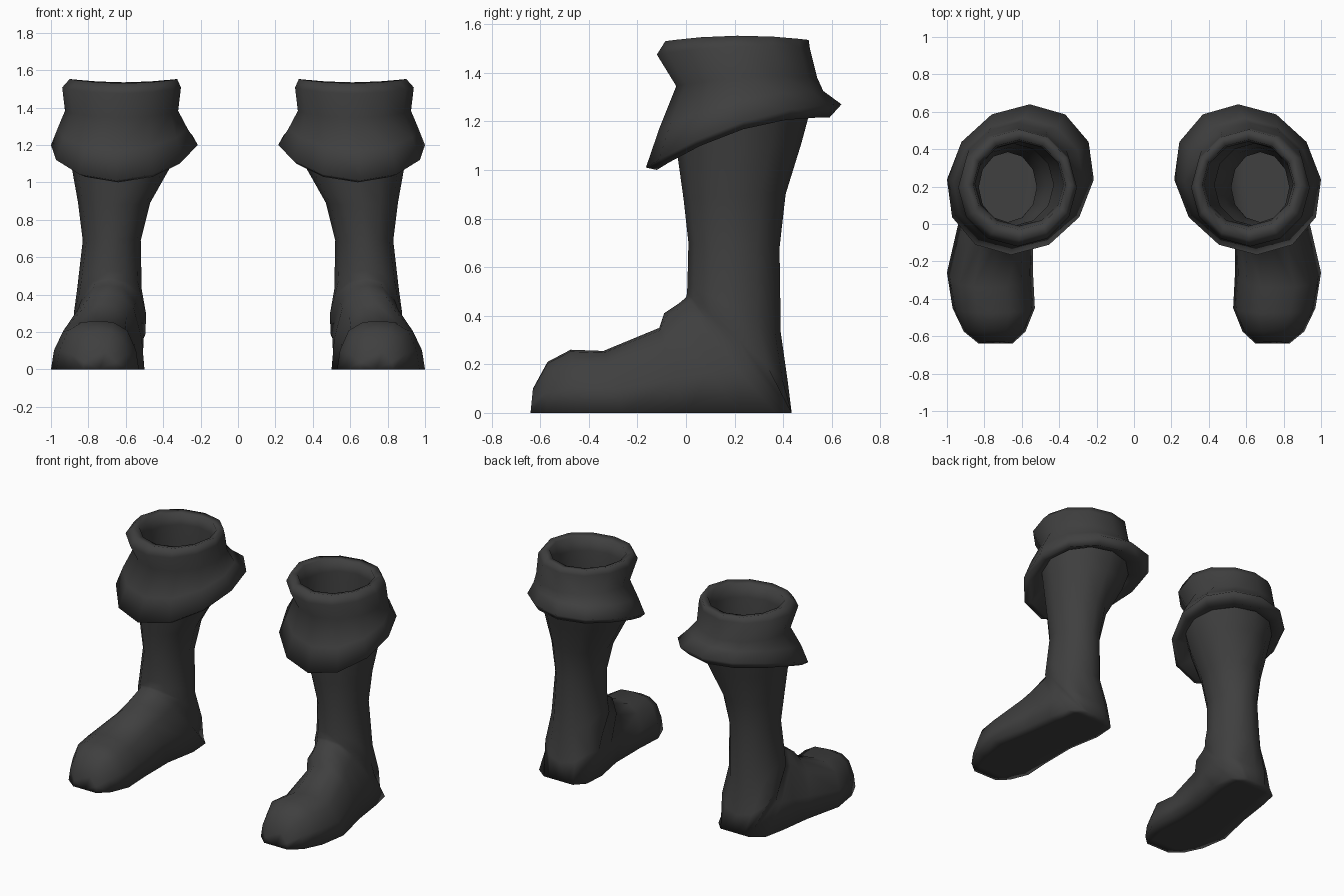
import bpy, bmesh, math

N = 12
leather = bpy.data.materials.new("dark_grey_leather")
leather.diffuse_color = (0.05, 0.05, 0.05, 1)

# half outline of a flat-soled foot section: (sideways, sole-to-instep)
SOLE = [(0, 0), (0.6, 0), (1, 0), (0.93, 0.4), (0.72, 0.8), (0.38, 0.97), (0, 1)]


def section(back, front, x0, x1, flat=0.0, heel=1.0, bow=0.0, skew=0.0):
    """Ring from back/sole point to front/instep point (y, z), x0..x1 wide."""
    ring = []
    for k in range(N):
        a = 2 * math.pi * k / N
        ew, eu = math.sin(a), (1 - math.cos(a)) / 2
        m = min(k, N - k)
        dw, du = SOLE[m]
        if m < 3:
            dw *= heel
        if k > N / 2:
            dw = -dw
        w = ew + (dw - ew) * flat
        u = eu + (du - eu) * flat
        x = (x0 + x1) / 2 + w * (x1 - x0) / 2 + skew * (u - 0.5) * 2
        y = back[0] + (front[0] - back[0]) * u
        z = back[1] + (front[1] - back[1]) * u + bow * 4 * u * (1 - u)
        ring.append((x, y, z))
    return ring


def loft(name, rings, cap_start=False):
    bm = bmesh.new()
    loops = [[bm.verts.new(p) for p in r] for r in rings]
    for a, b in zip(loops, loops[1:]):
        for k in range(N):
            j = (k + 1) % N
            bm.faces.new((a[k], a[j], b[j], b[k]))
    if cap_start:
        bm.faces.new(loops[0])
    bmesh.ops.recalc_face_normals(bm, faces=bm.faces)
    for f in bm.faces:
        f.smooth = True
    me = bpy.data.meshes.new(name)
    bm.to_mesh(me)
    bm.free()
    me.materials.append(leather)
    ob = bpy.data.objects.new(name, me)
    bpy.context.collection.objects.link(ob)
    # second boot of the pair
    mirror = ob.modifiers.new("pair", 'MIRROR')
    mirror.use_axis[0] = True
    mirror.use_mirror_merge = False
    return ob


# foot and leg: one skin swept from the toe, round the heel and up the shaft
loft("boot_foot_and_leg", [
    section((-0.64, 0), (-0.63, 0.10), 0.65, 0.83, 1),
    section((-0.575, 0), (-0.57, 0.21), 0.58, 0.91, 1),
    section((-0.45, 0), (-0.475, 0.26), 0.53, 0.97, 1),
    section((-0.26, 0), (-0.34, 0.255), 0.54, 1.00, 1),
    section((0.0, 0), (-0.11, 0.35), 0.54, 0.94, 1),
    section((0.22, 0), (-0.09, 0.41), 0.50, 0.91, 1),
    section((0.37, 0), (-0.03, 0.45), 0.49, 0.90, 1, 0.9),
    section((0.435, 0), (0.0, 0.475), 0.48, 0.89, 1, 0.55),
    section((0.42, 0.12), (0.004, 0.49), 0.49, 0.88, 0.15),
    section((0.39, 0.33), (0.006, 0.53), 0.515, 0.86),
    section((0.385, 0.68), (0.01, 0.70), 0.52, 0.83),
    section((0.41, 0.90), (-0.01, 0.88), 0.47, 0.855),
    section((0.475, 1.11), (-0.035, 1.06), 0.36, 0.89),
    section((0.51, 1.24), (-0.045, 1.15), 0.32, 0.91),
], cap_start=True)

# folded cuff: underside, hem, waist, rolled rim and inner lining
loft("boot_cuff", [
    section((0.49, 1.25), (-0.03, 1.15), 0.34, 0.90),
    section((0.59, 1.215), (-0.12, 1.00), 0.25, 0.97, bow=0.06, skew=0.03),
    section((0.64, 1.27), (-0.165, 1.01), 0.215, 1.00, bow=0.06, skew=0.05),
    section((0.565, 1.325), (-0.11, 1.17), 0.27, 0.965, bow=0.04, skew=0.03),
    section((0.54, 1.38), (-0.04, 1.345), 0.32, 0.925, bow=0.02),
    section((0.51, 1.50), (-0.12, 1.475), 0.305, 0.94, bow=0.02),
    section((0.505, 1.535), (-0.085, 1.53), 0.325, 0.90, bow=0.02),
    section((0.45, 1.53), (-0.03, 1.52), 0.365, 0.86, bow=0.015),
    section((0.44, 1.46), (-0.01, 1.44), 0.375, 0.85),
    section((0.45, 1.28), (-0.01, 1.22), 0.39, 0.86),
    section((0.43, 1.02), (-0.01, 1.0), 0.43, 0.86),
], cap_start=False)
